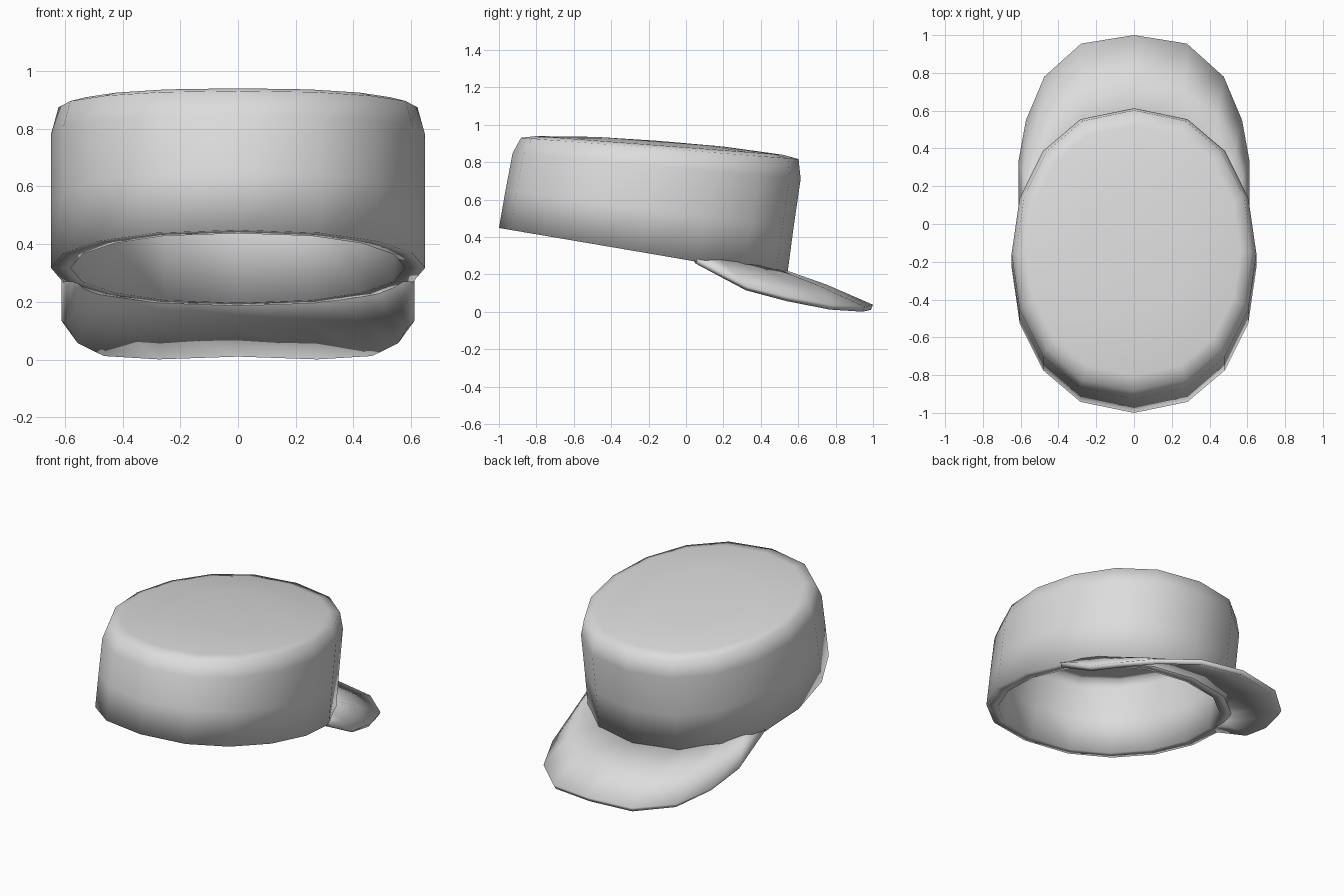
import bpy
import math

if "Cube" in bpy.data.objects:
    bpy.data.objects.remove(bpy.data.objects["Cube"])

cloth = bpy.data.materials.new("light_grey_cloth")
cloth.use_nodes = True
cloth.diffuse_color = (0.72, 0.72, 0.72, 1)
cloth.node_tree.nodes["Principled BSDF"].inputs["Base Color"].default_value = (0.72, 0.72, 0.72, 1)


def loft(name, rings, closed, thickness, tip=None):
    """Skin a list of equal-length rings and thicken the shell inward."""
    n = len(rings[0])
    verts = [p for ring in rings for p in ring]
    faces = []
    for r in range(len(rings) - 1):
        for i in range(n if closed else n - 1):
            j = (i + 1) % n
            faces.append((r * n + i, r * n + j, (r + 1) * n + j, (r + 1) * n + i))
    if tip:
        base = (len(rings) - 1) * n
        faces += [(base + i, base + (i + 1) % n, len(verts)) for i in range(n)]
        verts.append(tip)
    mesh = bpy.data.meshes.new(name)
    mesh.from_pydata(verts, [], faces)
    mesh.materials.append(cloth)
    mesh.polygons.foreach_set("use_smooth", [True] * len(faces))
    obj = bpy.data.objects.new(name, mesh)
    bpy.context.collection.objects.link(obj)
    shell = obj.modifiers.new("thickness", "SOLIDIFY")
    shell.thickness = thickness
    shell.offset = -1
    return obj


def tilted_oval(half_x, half_y, centre_y, z, slope, sides=16):
    """Oval with slightly squared flanks on a plane that falls towards +y."""
    ring = []
    for i in range(sides):
        a = 2 * math.pi * i / sides
        c = math.cos(a)
        dy = half_y * math.sin(a)
        x = math.copysign(half_x * abs(c) ** 0.86, c)
        ring.append((x, centre_y + dy, z - slope * dy))
    return ring


# Crown: thick leaning wall, rounded shoulder and gently domed top
crown_rings = [tilted_oval(*spec) for spec in (
    (0.648, 0.77, -0.23, 0.318, 0.17),
    (0.648, 0.77, -0.195, 0.55, 0.13),
    (0.648, 0.77, -0.157, 0.78, 0.09),
    (0.622, 0.742, -0.14, 0.874, 0.077),
    (0.565, 0.66, -0.14, 0.89, 0.076),
    (0.30, 0.34, -0.14, 0.91, 0.076),
)]
loft("crown", crown_rings, True, 0.068, tip=(0, -0.14, 0.914))


def mirrored(half):
    """Extend a right-to-centre path across to the other side."""
    return half + [(-x, y, z) for x, y, z in reversed(half[:-1])]


# Brim: arched visor with drooping sides, tucked under the crown rim
outer = [(0.612, 0.06, 0.28), (0.612, 0.33, 0.135), (0.572, 0.55, 0.08),
         (0.475, 0.78, 0.038), (0.28, 0.955, 0.028), (0, 1.0, 0.038)]
inner_plan = [(0.57, 0.04), (0.545, 0.17), (0.5, 0.27),
              (0.41, 0.37), (0.26, 0.455), (0, 0.505)]
inner = [(x, y, 0.358 - 0.17 * (y + 0.23)) for x, y in inner_plan]
middle = []
for k, (o, i) in enumerate(zip(outer, inner)):
    x, y, z = [(a + b) / 2 for a, b in zip(o, i)]
    middle.append((x, y, z + 0.002 * k))
loft("brim", [mirrored(outer), mirrored(middle), mirrored(inner)], False, 0.03)
